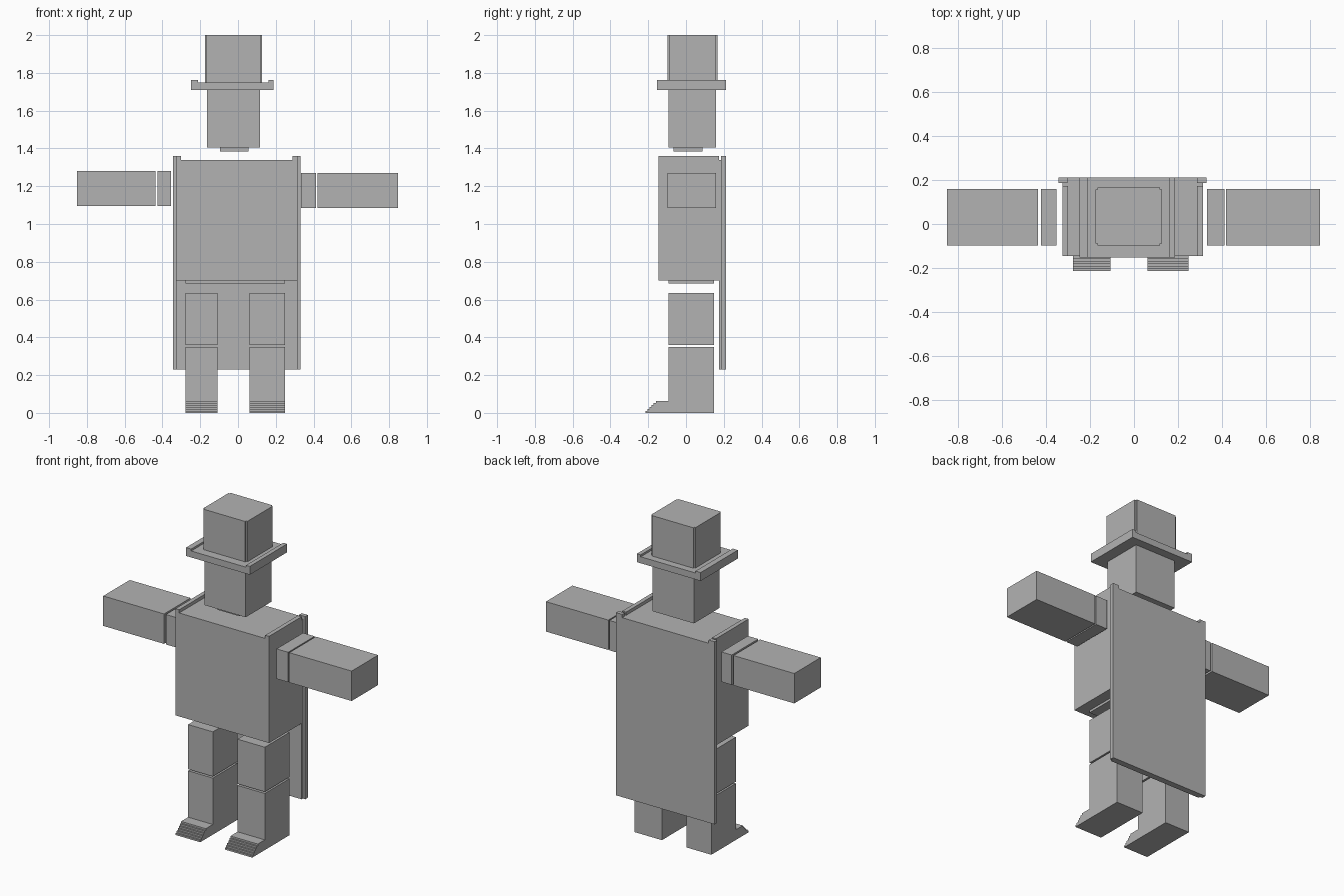
import bpy, bmesh

if "Cube" in bpy.data.objects:
    bpy.data.objects.remove(bpy.data.objects["Cube"])

grey = bpy.data.materials.new("plain grey")
grey.diffuse_color = (0.45, 0.45, 0.45, 1)
grey.use_nodes = True
grey.node_tree.nodes["Principled BSDF"].inputs["Base Color"].default_value = grey.diffuse_color


def extrude(name, profile, axis, lo, hi):
    """Flat-faced prism: profile in the two other axes, extruded along axis."""
    bm = bmesh.new()

    def place(p, d):
        c = list(p)
        c.insert(axis, d)
        return bm.verts.new(c)

    face = bm.faces.new([place(p, lo) for p in profile])
    res = bmesh.ops.extrude_face_region(bm, geom=[face])
    for v in res["geom"]:
        if isinstance(v, bmesh.types.BMVert):
            v.co[axis] = hi
    bmesh.ops.recalc_face_normals(bm, faces=bm.faces)
    me = bpy.data.meshes.new(name)
    bm.to_mesh(me)
    bm.free()
    me.materials.append(grey)
    ob = bpy.data.objects.new(name, me)
    bpy.context.collection.objects.link(ob)
    return ob


def box(name, x, y, z):
    return extrude(name, [(x[0], y[0]), (x[1], y[0]), (x[1], y[1]), (x[0], y[1])], 2, *z)


def tray(name, x, y, z, rim_l, rim_r, lip):
    """Block whose left and right top edges carry a raised lip along y."""
    t = z[1] - lip
    prof = [(x[0], z[0]), (x[1], z[0]), (x[1], z[1]), (x[1] - rim_r, z[1]),
            (x[1] - rim_r, t), (x[0] + rim_l, t), (x[0] + rim_l, z[1]), (x[0], z[1])]
    return extrude(name, prof, 1, *y)


# Hat crown with small notched corners
x0, x1, y0, y1, n = -0.175, 0.127, -0.098, 0.166, 0.009
crown = [(x0 + n, y0), (x1 - n, y0), (x1 - n, y0 + n), (x1, y0 + n),
         (x1, y1 - n), (x1 - n, y1 - n), (x1 - n, y1), (x0 + n, y1),
         (x0 + n, y1 - n), (x0, y1 - n), (x0, y0 + n), (x0 + n, y0 + n)]
extrude("hat_crown", crown, 2, 1.75, 2.0)

# Hat brim, head and neck
tray("hat_brim", (-0.248, 0.188), (-0.153, 0.211), (1.71, 1.762), 0.035, 0.026, 0.012)
box("head", (-0.165, 0.117), (-0.092, 0.158), (1.405, 1.71))
box("neck", (-0.095, 0.055), (-0.066, 0.087), (1.385, 1.405))

# Torso with raised shoulder edges, and the thin pelvis below it
tray("torso", (-0.327, 0.314), (-0.145, 0.174), (0.7, 1.36), 0.026, 0.026, 0.02)
box("pelvis", (-0.277, 0.248), (-0.092, 0.148), (0.685, 0.7))

# Cape: T-shaped section with thin side flanges, lipped at the top
cape = [(-0.327, 0.174), (0.314, 0.174), (0.314, 0.186), (0.33, 0.186),
        (0.33, 0.212), (-0.344, 0.212), (-0.344, 0.186), (-0.327, 0.186)]
extrude("cape", cape, 2, 0.23, 1.34)
for side, x in (("left", (-0.344, -0.304)), ("right", (0.288, 0.33))):
    box("cape_corner_" + side, x, (0.186, 0.212), (1.34, 1.36))

# Arms
for side, upper, lower, z in (
        ("left", (-0.425, -0.354), (-0.853, -0.437), (1.095, 1.28)),
        ("right", (0.333, 0.412), (0.42, 0.847), (1.085, 1.27))):
    box("upper_arm_" + side, upper, (-0.099, 0.16), z)
    box("lower_arm_" + side, lower, (-0.099, 0.16), z)

# Legs; each lower leg carries a stepped toe
steps, top, toe, run = 6, 0.063, -0.215, 0.055
stair = []
for i in range(steps):
    y = toe + run * i / (steps - 1)
    stair += [(y, top * i / steps), (y, top * (i + 1) / steps)]
lower_profile = stair + [(-0.092, top), (-0.092, 0.35), (0.148, 0.35), (0.148, 0)]
for side, x in (("left", (-0.277, -0.108)), ("right", (0.061, 0.248))):
    box("upper_leg_" + side, x, (-0.092, 0.148), (0.36, 0.636))
    extrude("lower_leg_" + side, lower_profile, 0, *x)
